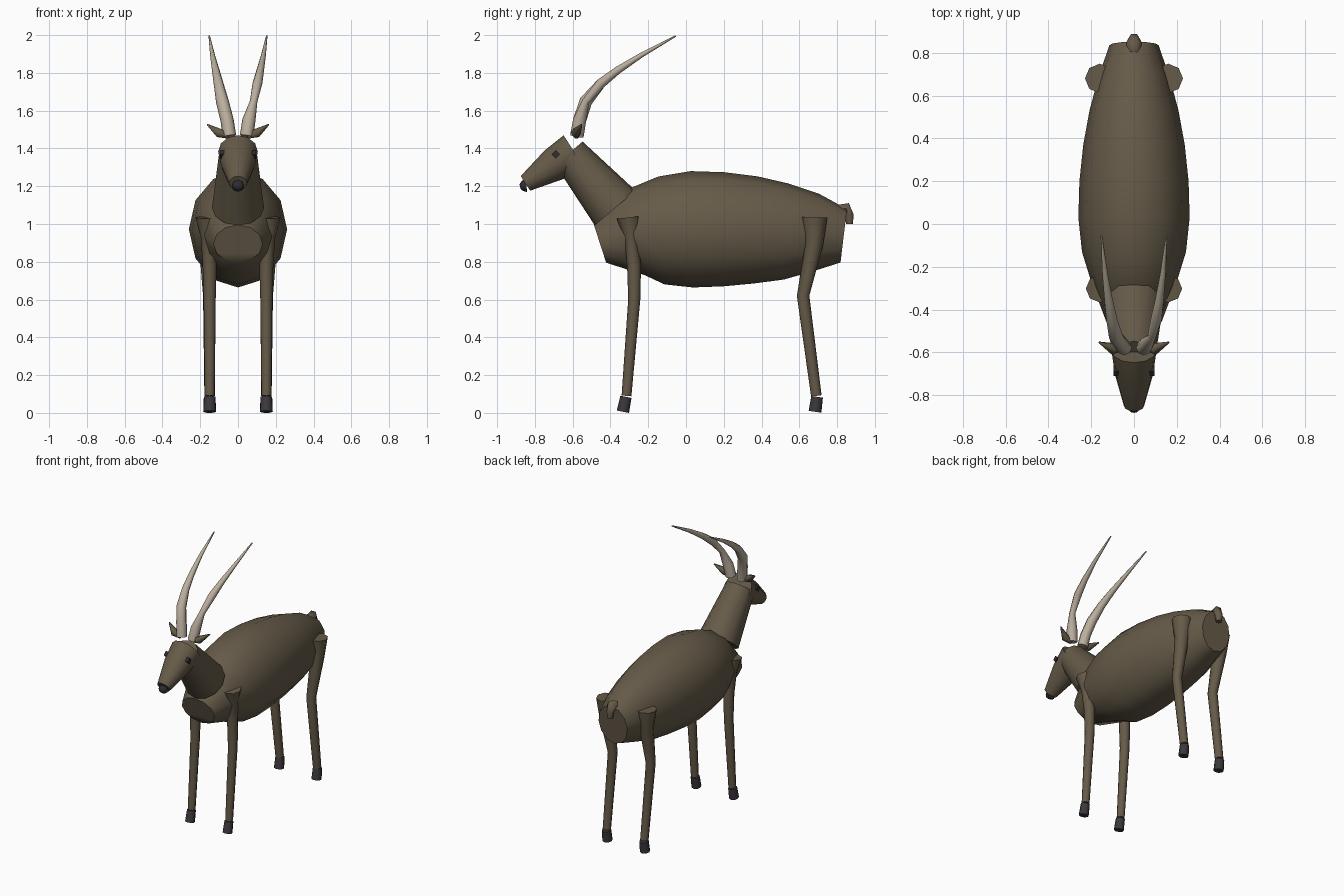
import bpy, bmesh, math
from mathutils import Vector


def material(name, rgb):
    m = bpy.data.materials.new(name)
    m.diffuse_color = (*rgb, 1)
    return m


COAT = material("brown coat", (0.132, 0.104, 0.066))
HORN = material("pale horn", (0.50, 0.43, 0.34))
HOOF = material("dark hoof", (0.045, 0.04, 0.046))
DARK = material("eye and nose", (0.028, 0.026, 0.032))


def loft(name, rings, mat, sides=12, angle=60):
    """Tube through rings (x, y, z, half width, half height), set square to the path."""
    bm = bmesh.new()
    pts = [Vector(r[:3]) for r in rings]
    loops = []
    for i, r in enumerate(rings):
        t = (pts[min(i + 1, len(pts) - 1)] - pts[max(i - 1, 0)]).normalized()
        ref = Vector((0, 1, 0)) if abs(t.x) > 0.75 else Vector((1, 0, 0))
        u = (ref - t * ref.dot(t)).normalized()
        v = t.cross(u)
        a, b = r[3], r[-1]
        loops.append([bm.verts.new(pts[i] + u * a * math.cos(k * math.tau / sides)
                                   + v * b * math.sin(k * math.tau / sides))
                      for k in range(sides)])
    for p, q in zip(loops, loops[1:]):
        for k in range(sides):
            n = (k + 1) % sides
            bm.faces.new((p[k], p[n], q[n], q[k]))
    bm.faces.new(loops[0])
    bm.faces.new(loops[-1])
    bmesh.ops.recalc_face_normals(bm, faces=bm.faces)
    me = bpy.data.meshes.new(name)
    bm.to_mesh(me)
    bm.free()
    me.materials.append(mat)
    ob = bpy.data.objects.new(name, me)
    bpy.context.collection.objects.link(ob)
    bpy.ops.object.select_all(action='DESELECT')
    ob.select_set(True)
    bpy.context.view_layer.objects.active = ob
    bpy.ops.object.shade_smooth_by_angle(angle=math.radians(angle))
    return ob


# Barrel of the body: y, top, bottom, half width
profile = [(-0.455, 1.0, 0.79, 0.13), (-0.27, 1.185, 0.725, 0.2), (-0.13, 1.252, 0.68, 0.243),
           (0.03, 1.28, 0.664, 0.26), (0.2, 1.274, 0.67, 0.255), (0.37, 1.252, 0.685, 0.237),
           (0.53, 1.215, 0.706, 0.208), (0.69, 1.16, 0.75, 0.165), (0.835, 1.08, 0.795, 0.115)]
loft("body", [(0, y, (t + b) / 2, w, (t - b) / 2) for y, t, b, w in profile], COAT)

# Neck, head, nose and tail
loft("neck", [(0, -0.375, 1.085, 0.138, 0.142), (0, -0.62, 1.375, 0.1, 0.095)], COAT)
loft("head", [(0, -0.592, 1.383, 0.105, 0.103), (0, -0.70, 1.313, 0.09, 0.09),
              (0, -0.85, 1.215, 0.047, 0.046)], COAT)
loft("nose", [(0, -0.845, 1.203, 0.033, 0.033), (0, -0.862, 1.201, 0.032, 0.03),
              (0, -0.878, 1.196, 0.016, 0.014)], DARK, 8)
loft("tail", [(0, 0.805, 1.075, 0.03), (0, 0.848, 1.083, 0.036),
              (0, 0.864, 1.045, 0.028), (0, 0.866, 1.0, 0.02)], COAT, 6)

# Leg paths: distance from centre, y, z, radius
front_leg = [(0.16, -0.302, 1.035, 0.065), (0.16, -0.29, 0.925, 0.036), (0.15, -0.275, 0.78, 0.037),
             (0.15, -0.274, 0.6, 0.032), (0.15, -0.315, 0.09, 0.026)]
back_leg = [(0.16, 0.68, 1.035, 0.069), (0.16, 0.678, 0.89, 0.047), (0.152, 0.62, 0.62, 0.033),
            (0.15, 0.69, 0.09, 0.028)]
front_hoof = [(0.15, -0.318, 0.085, 0.03), (0.15, -0.334, 0.006, 0.033)]
back_hoof = [(0.15, 0.694, 0.085, 0.031), (0.15, 0.683, 0.006, 0.034)]
horn = [(0.045, -0.578, 1.465, 0.036), (0.058, -0.563, 1.55, 0.035), (0.083, -0.53, 1.65, 0.034),
        (0.103, -0.45, 1.745, 0.026), (0.118, -0.36, 1.815, 0.02), (0.135, -0.235, 1.895, 0.013),
        (0.152, -0.055, 1.995, 0.004)]
ear = [(0.05, -0.58, 1.463, 0.014), (0.10, -0.583, 1.482, 0.027), (0.163, -0.553, 1.527, 0.004)]
eye = [(0.07, -0.688, 1.368, 0.022), (0.096, -0.688, 1.368, 0.022)]

# Paired parts on both sides
for s, side in ((-1, "left"), (1, "right")):
    def pair(name, path, mat, sides):
        loft(f"{name}_{side}", [(s * p[0], *p[1:]) for p in path], mat, sides)

    pair("front_leg", front_leg, COAT, 8)
    pair("back_leg", back_leg, COAT, 8)
    pair("front_hoof", front_hoof, HOOF, 8)
    pair("back_hoof", back_hoof, HOOF, 8)
    pair("ear", ear, COAT, 6)
    pair("eye", eye, DARK, 4)
    # The right horn has a narrow waist near its base
    path = [(*p[:3], 0.02) if s > 0 and p is horn[2] else p for p in horn]
    pair("horn", path, HORN, 8)
